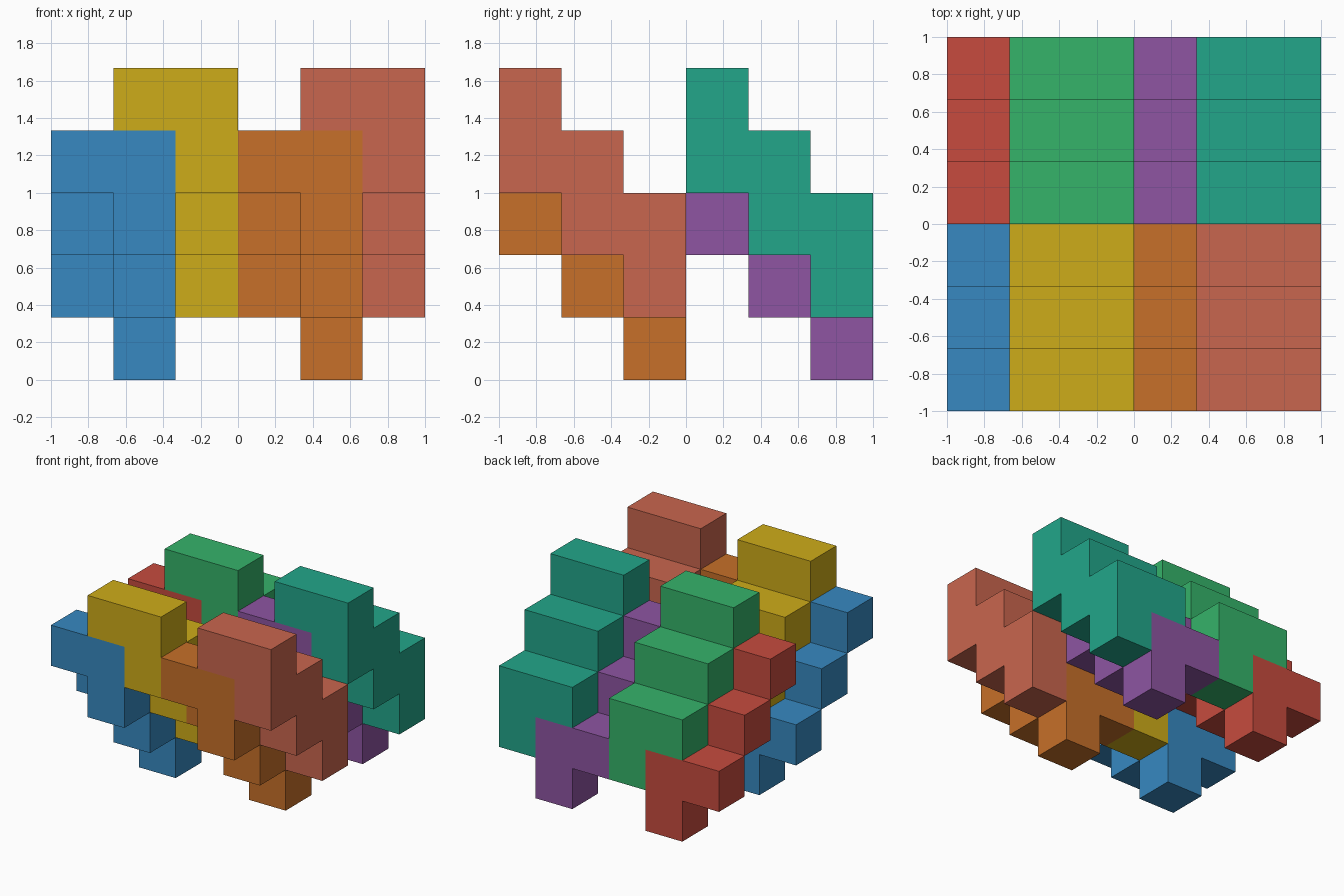
import bpy, bmesh, math
from mathutils import Vector

if "Cube" in bpy.data.objects:
    bpy.data.objects.remove(bpy.data.objects["Cube"])

U = 1 / 3  # edge of one cell

# Cross-sections as (x, z) cells: a low L with a foot, and a high L that caps it
LOW_LEFT = [(0, 1), (1, 1), (1, 0)]
HIGH_LEFT = [(1, 2), (2, 2), (2, 1)]


def shifted(cells, dx):
    return [(x + dx, z) for x, z in cells]


def material(name, hex_colour):
    rgb = [int(hex_colour[i:i + 2], 16) / 255 for i in (0, 2, 4)]
    lin = [((c + 0.055) / 1.055) ** 2.4 for c in rgb]
    mat = bpy.data.materials.new(name)
    mat.diffuse_color = (*lin, 1)
    mat.use_nodes = True
    mat.node_tree.nodes["Principled BSDF"].inputs["Base Color"].default_value = mat.diffuse_color
    return mat


def cell_piece(name, cells, colour):
    """Outer skin of a set of unit cells, flat areas merged."""
    cells = set(cells)
    bm = bmesh.new()
    for c in cells:
        for axis in range(3):
            for s in (-1, 1):
                n = [0, 0, 0]
                n[axis] = s
                if tuple(a + b for a, b in zip(c, n)) in cells:
                    continue
                n = Vector(n)
                a, b = Vector((0, 0, 0)), Vector((0, 0, 0))
                a[(axis + 1) % 3] = 0.5
                b[(axis + 2) % 3] = 0.5 * s
                mid = Vector(c) + Vector((0.5, 0.5, 0.5)) + n * 0.5
                corners = [mid - a - b, mid + a - b, mid + a + b, mid - a + b]
                bm.faces.new([bm.verts.new((p - Vector((3, 3, 0))) * U) for p in corners])
    bmesh.ops.remove_doubles(bm, verts=bm.verts, dist=1e-4)
    bmesh.ops.dissolve_limit(bm, angle_limit=math.radians(1),
                             verts=bm.verts, edges=bm.edges)
    mesh = bpy.data.meshes.new(name)
    bm.to_mesh(mesh)
    bm.free()
    mesh.materials.append(material(name + "_colour", colour))
    obj = bpy.data.objects.new(name, mesh)
    bpy.context.collection.objects.link(obj)


# Four stair-stepped pieces in the front half, four in the back half
profiles = {
    "outer_low_step": LOW_LEFT,
    "outer_high_step": HIGH_LEFT,
    "inner_low_step": shifted(LOW_LEFT, 3),
    "inner_high_step": shifted(HIGH_LEFT, 3),
}
halves = {
    "front": (0, ["3789C1", "CEAC19", "C77029", "C9664E"]),
    "back": (3, ["C74B3E", "35B36A", "8E55A2", "22A68A"]),
}
for half, (y0, colours) in halves.items():
    for (part, profile), colour in zip(profiles.items(), colours):
        # each row towards the back drops by one cell
        cells = [(x, y0 + r, z + 2 - r) for r in range(3) for x, z in profile]
        cell_piece(f"{half}_{part}", cells, colour)
